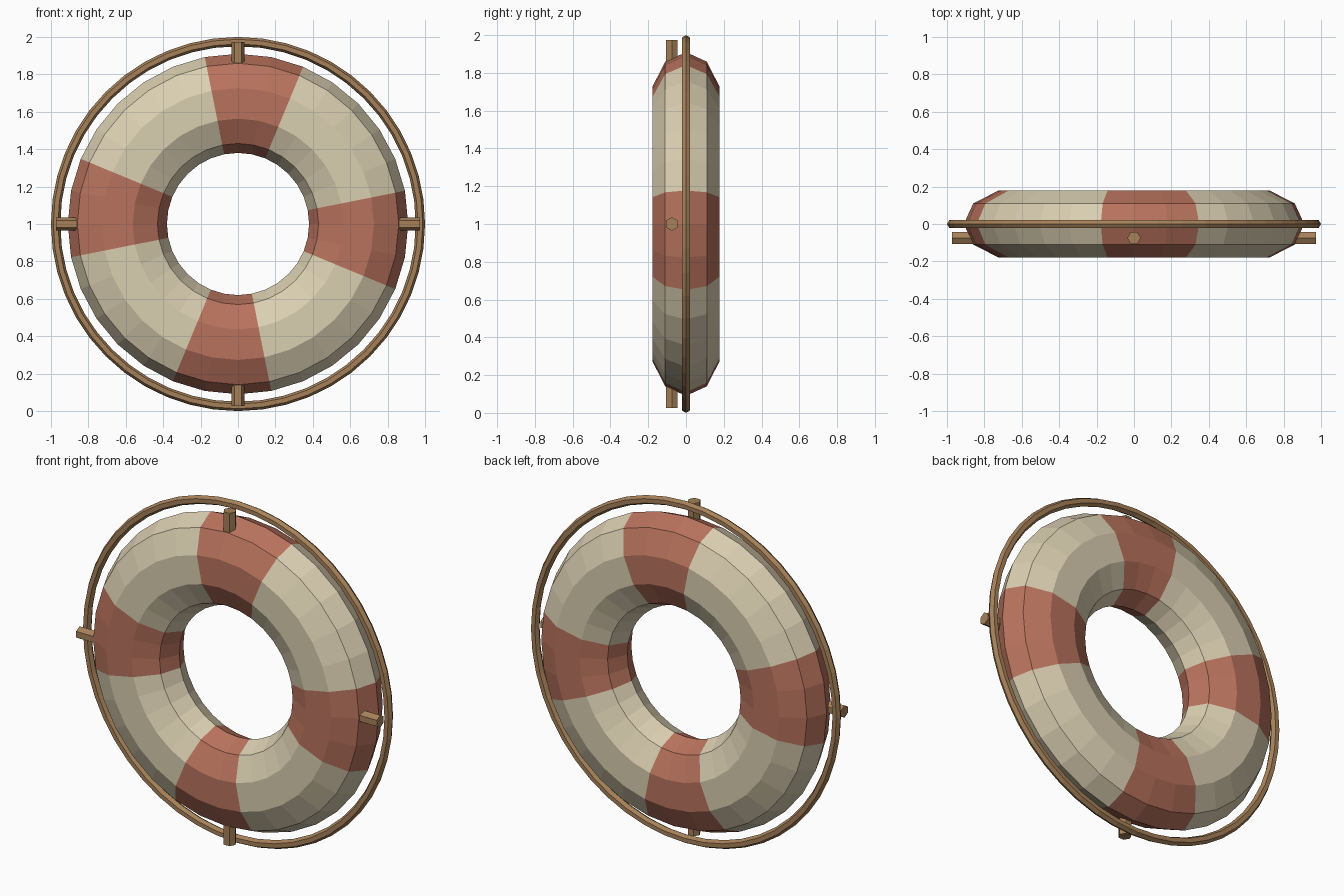
import bpy, bmesh
from math import cos, sin, pi, tau
from mathutils import Matrix, Vector

if "Cube" in bpy.data.objects:
    bpy.data.objects.remove(bpy.data.objects["Cube"])

CENTRE = Vector((0, 0, 1))


def material(name, rgb):
    m = bpy.data.materials.new(name)
    m.diffuse_color = (*rgb, 1)
    m.use_nodes = True
    m.node_tree.nodes["Principled BSDF"].inputs["Base Color"].default_value = m.diffuse_color
    return m


cream = material("cream", (0.70, 0.62, 0.44))
red = material("red", (0.48, 0.17, 0.11))
wood = material("wood", (0.38, 0.22, 0.10))


def finish(name, bm, mats):
    bmesh.ops.recalc_face_normals(bm, faces=bm.faces[:])
    mesh = bpy.data.meshes.new(name)
    bm.to_mesh(mesh)
    bm.free()
    for m in mats:
        mesh.materials.append(m)
    obj = bpy.data.objects.new(name, mesh)
    bpy.context.collection.objects.link(obj)
    return obj


def ring(name, major, radial, depth, segs, sides, mats, mat_of=lambda i: 0):
    """Torus around the y axis with an elliptical section."""
    bm = bmesh.new()
    loops = []
    for i in range(segs):
        a = tau * i / segs
        loop = []
        for j in range(sides):
            b = tau * j / sides
            r = major + radial * cos(b)
            loop.append(bm.verts.new(CENTRE + Vector((r * cos(a), depth * sin(b), r * sin(a)))))
        loops.append(loop)
    for i in range(segs):
        p, q = loops[i], loops[(i + 1) % segs]
        for j in range(sides):
            k = (j + 1) % sides
            bm.faces.new((p[j], q[j], q[k], p[k])).material_index = mat_of(i)
    return finish(name, bm, mats)


# Buoy body with four red bands, each three segments wide
ring("buoy_body", 0.645, 0.265, 0.187, 32, 10, [cream, red],
     lambda i: 1 if i % 8 in (6, 7, 0) else 0)

# Grab rope around the outside
ring("grab_rope", 0.975, 0.025, 0.025, 48, 6, [wood])

# Four hexagonal rope pegs pointing outward on the front side
for n, side in enumerate(("right", "top", "left", "bottom")):
    bm = bmesh.new()
    bmesh.ops.create_cone(bm, cap_ends=True, segments=6, radius1=0.036, radius2=0.036, depth=0.13)
    # Put a corner of the hexagon on the tangential (x) axis
    if max(v.co.x for v in bm.verts) < 0.035:
        bm.transform(Matrix.Rotation(pi / 6, 4, 'Z'))
    bm.transform(Matrix.Translation((0, -0.075, 0.908)))
    bm.transform(Matrix.Translation(CENTRE) @ Matrix.Rotation(pi / 2 - n * pi / 2, 4, 'Y'))
    finish("rope_peg_" + side, bm, [wood])
